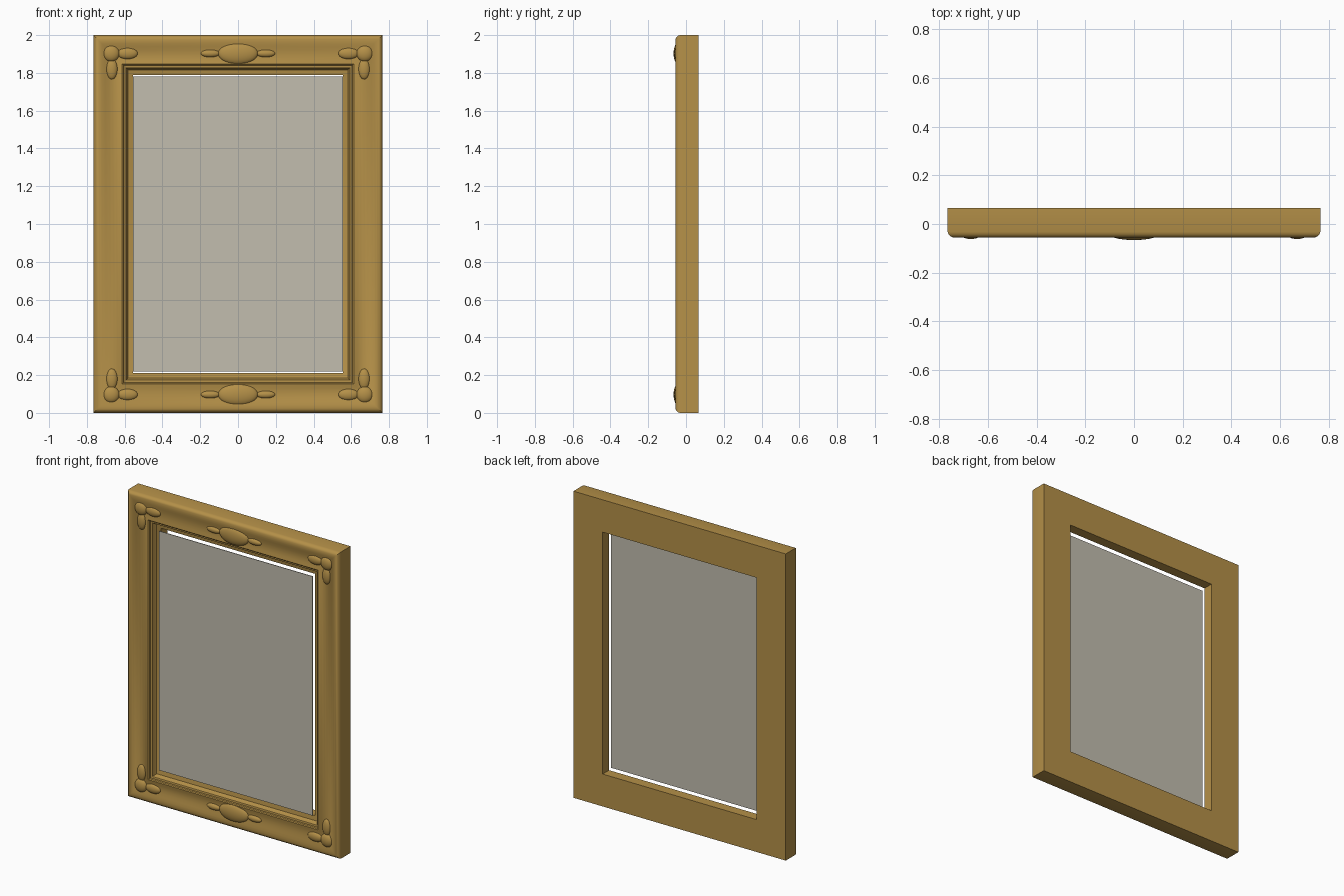
import bpy, bmesh
from mathutils import Matrix, Vector

if "Cube" in bpy.data.objects:
    bpy.data.objects.remove(bpy.data.objects["Cube"])


def material(name, rgb):
    m = bpy.data.materials.new(name)
    m.diffuse_color = (*rgb, 1.0)
    m.use_nodes = True
    m.node_tree.nodes["Principled BSDF"].inputs["Base Color"].default_value = m.diffuse_color
    return m


GOLD = material("antique_gold", (0.46, 0.28, 0.065))
GLASS = material("mirror_grey", (0.54, 0.51, 0.43))


def finish(name, bm, mat, angle=0.6):
    bmesh.ops.recalc_face_normals(bm, faces=bm.faces[:])
    me = bpy.data.meshes.new(name)
    bm.to_mesh(me)
    bm.free()
    me.materials.append(mat)
    ob = bpy.data.objects.new(name, me)
    bpy.context.collection.objects.link(ob)
    bpy.ops.object.select_all(action='DESELECT')
    ob.select_set(True)
    bpy.context.view_layer.objects.active = ob
    bpy.ops.object.shade_smooth_by_angle(angle=angle)
    return ob


HALF_W, MID_Z = 0.766, 1.0

# Moulding section: (distance in from the outer edge, y)
PROFILE = [
    (0.000, 0.066), (0.000, -0.032), (0.003, -0.042), (0.010, -0.050),
    (0.020, -0.055), (0.032, -0.056), (0.046, -0.053), (0.062, -0.047),
    (0.080, -0.041), (0.098, -0.038), (0.116, -0.039), (0.132, -0.043),
    (0.146, -0.049), (0.153, -0.050), (0.159, -0.046), (0.162, -0.038),
    (0.168, -0.038), (0.173, -0.035), (0.176, -0.026), (0.180, -0.014),
    (0.184, -0.008), (0.211, 0.000), (0.211, 0.066),
]

# Mitred frame: one rectangular loop per profile point, bridged in a ring
bm = bmesh.new()
rings = []
for d, y in PROFILE:
    x, z = HALF_W - d, 1.0 - d
    rings.append([bm.verts.new((sx * x, y, MID_Z + sz * z))
                  for sx, sz in ((-1, -1), (1, -1), (1, 1), (-1, 1))])
for i, ring in enumerate(rings):
    nxt = rings[(i + 1) % len(rings)]
    for k in range(4):
        j = (k + 1) % 4
        bm.faces.new((ring[k], ring[j], nxt[j], nxt[k]))
finish("moulded_frame", bm, GOLD)

# Mirror pane, floating just ahead of the inner lip
bm = bmesh.new()
bmesh.ops.create_cube(bm, size=1.0, matrix=Matrix.LocRotScale(
    Vector((0, -0.021, MID_Z)), None, Vector((1.11, 0.004, 1.56))))
finish("mirror_pane", bm, GLASS)


def ellipsoid(name, centre, radii):
    bm = bmesh.new()
    bmesh.ops.create_uvsphere(
        bm, u_segments=28, v_segments=16, radius=1.0,
        matrix=Matrix.LocRotScale(Vector(centre), None, Vector(radii)))
    return finish(name, bm, GOLD)


# Carved ornaments, repeated on the top and bottom rails
for sz, rail in ((1, "top"), (-1, "bottom")):
    zc = MID_Z + sz * 0.903
    ellipsoid(f"{rail}_centre_boss", (0, -0.040, zc), (0.105, 0.026, 0.058))
    for sx, side in ((-1, "left"), (1, "right")):
        tag = f"{rail}_{side}"
        ellipsoid(f"{tag}_centre_leaf", (sx * 0.147, -0.038, zc),
                  (0.050, 0.017, 0.020))
        ellipsoid(f"{tag}_corner_boss", (sx * 0.671, -0.040, zc),
                  (0.043, 0.022, 0.043))
        ellipsoid(f"{tag}_corner_leaf_across", (sx * 0.585, -0.038, zc),
                  (0.054, 0.018, 0.030))
        ellipsoid(f"{tag}_corner_leaf_upright",
                  (sx * 0.668, -0.038, MID_Z + sz * 0.820),
                  (0.030, 0.018, 0.054))
